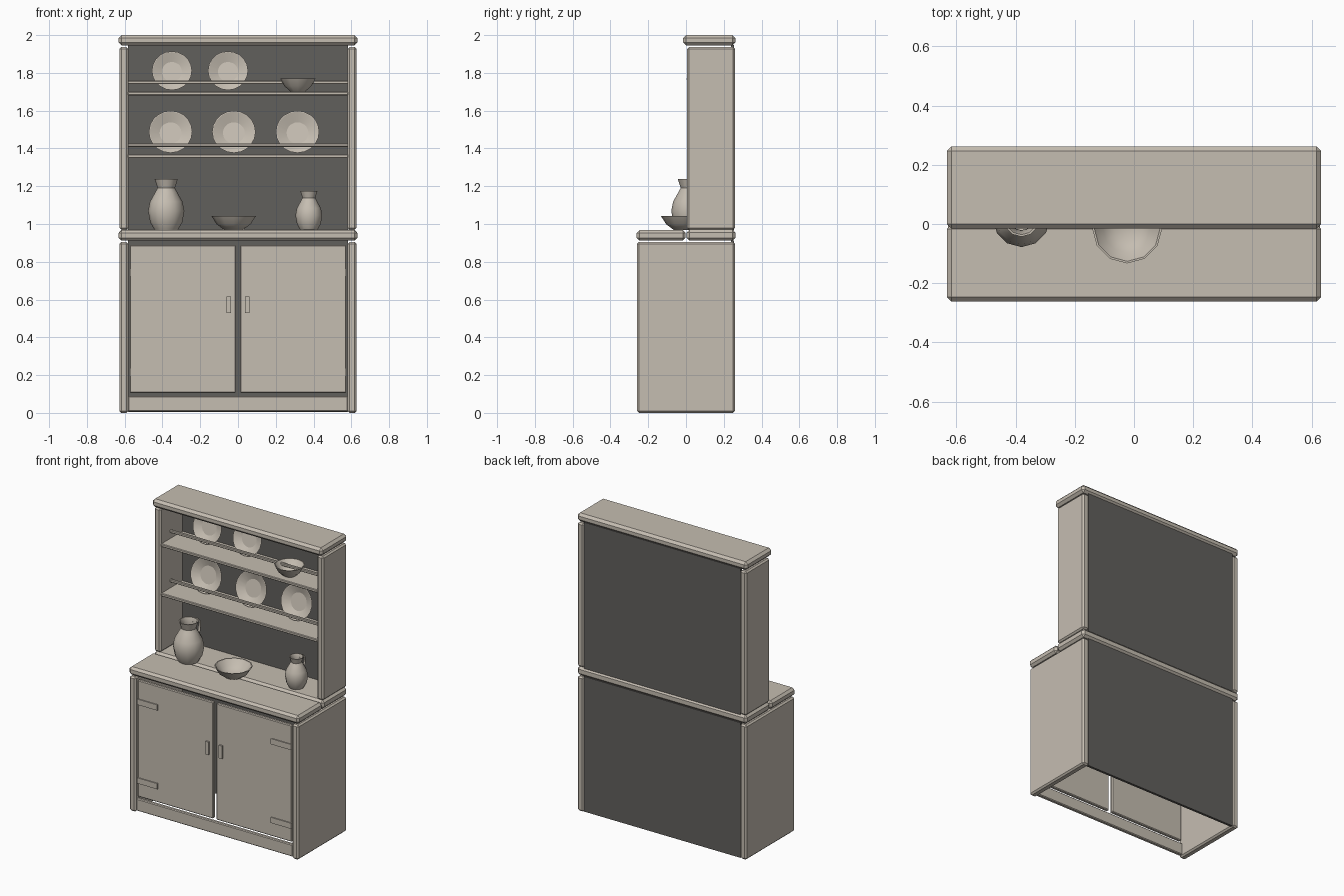
import bpy, bmesh, math
from mathutils import Vector

if "Cube" in bpy.data.objects:
    bpy.data.objects.remove(bpy.data.objects["Cube"])


def material(name, rgb):
    m = bpy.data.materials.new(name)
    m.diffuse_color = (*rgb, 1)
    m.use_nodes = True
    m.node_tree.nodes["Principled BSDF"].inputs["Base Color"].default_value = m.diffuse_color
    return m


PALE = material("pale_wood", (0.56, 0.51, 0.44))
DARK = material("dark_backing", (0.12, 0.115, 0.107))


def finish(name, bm, mat):
    me = bpy.data.meshes.new(name)
    bmesh.ops.recalc_face_normals(bm, faces=bm.faces)
    bm.to_mesh(me)
    bm.free()
    me.materials.append(mat)
    ob = bpy.data.objects.new(name, me)
    bpy.context.collection.objects.link(ob)
    return ob


def box(name, x, y, z, bevel=0.0, mat=PALE):
    """Box from (min, max) pairs with optional chamfered edges."""
    bm = bmesh.new()
    bmesh.ops.create_cube(bm, size=1)
    for v in bm.verts:
        v.co = Vector([(a + b) / 2 + c * (b - a) for (a, b), c in zip((x, y, z), v.co)])
    if bevel:
        bmesh.ops.bevel(bm, geom=bm.edges[:], offset=bevel, segments=1, affect='EDGES')
    return finish(name, bm, mat)


def lathe(name, profile, loc, sides=12, tilt=0.0, angle=40):
    """Spin an (r, z) profile round the z axis, smooth shaded."""
    bm = bmesh.new()
    vs = [bm.verts.new((r, 0, z)) for r, z in profile]
    es = [bm.edges.new(p) for p in zip(vs, vs[1:])]
    bmesh.ops.spin(bm, geom=vs + es, cent=(0, 0, 0), axis=(0, 0, 1),
                   angle=math.tau, steps=sides)
    bmesh.ops.remove_doubles(bm, verts=bm.verts, dist=0.0005)
    ob = finish(name, bm, PALE)
    ob.data.shade_smooth()
    ob.data.set_sharp_from_angle(angle=math.radians(angle))
    ob.location = loc
    ob.rotation_euler.x = tilt
    return ob


def mirrored(x, s):
    return tuple(sorted((x[0] * s, x[1] * s)))


# Side panels, doors, hinges and handles on both sides
for s, side in ((-1, "left"), (1, "right")):
    outer = mirrored((0.581, 0.628), s)
    box(f"base_side_{side}", outer, (-0.259, 0.259), (0, 0.905), 0.01)
    box(f"upper_side_{side}", outer, (0.006, 0.259), (0.97, 1.937), 0.01)
    box(f"door_{side}", mirrored((0.012, 0.573), s), (-0.248, -0.224), (0.105, 0.888), 0.005)
    box(f"handle_{side}", mirrored((0.038, 0.062), s), (-0.259, -0.245), (0.53, 0.617))
    for z, level in ((0.215, "lower"), (0.744, "upper")):
        box(f"hinge_{level}_{side}", mirrored((0.422, 0.573), s),
            (-0.255, -0.246), (z - 0.019, z + 0.019))

# Plinth, worktop and cornice
box("plinth", (-0.581, 0.581), (-0.25, -0.225), (0.008, 0.09), 0.005)
box("worktop_front", (-0.632, 0.632), (-0.262, -0.002), (0.912, 0.967), 0.015)
box("worktop_rear", (-0.63, 0.63), (0.003, 0.262), (0.912, 0.97), 0.015)
box("cornice", (-0.632, 0.632), (-0.016, 0.262), (1.945, 2.0), 0.016)

# Dark back panels
box("base_back", (-0.582, 0.582), (0.238, 0.254), (0.004, 0.912), mat=DARK)
box("upper_back", (-0.582, 0.582), (0.238, 0.254), (0.965, 1.948), mat=DARK)

# Shelves with plate rails
for z, level in ((1.36, "lower"), (1.692, "upper")):
    box(f"shelf_{level}", (-0.583, 0.583), (0.012, 0.24), (z - 0.011, z + 0.009), 0.004)
    box(f"plate_rail_{level}", (-0.583, 0.583), (0.105, 0.122), (z + 0.048, z + 0.067), 0.004)

# Plates leaning against the back
def plate(i, x, z, r):
    k = r / 0.115
    prof = [(0, -0.008), (0.055, -0.008), (0.112, 0.02), (0.115, 0.025),
            (0.110, 0.025), (0.058, 0.0), (0, 0.0)]
    lathe(f"plate_{i}", [(a * k, b * k) for a, b in prof], (x, 0.195, z),
          sides=20, tilt=math.radians(76), angle=20)


for i, (x, z, r) in enumerate(((-0.357, 1.482, 0.115), (-0.022, 1.482, 0.115),
                               (0.315, 1.482, 0.115), (-0.35, 1.806, 0.106),
                               (-0.053, 1.806, 0.106))):
    plate(i + 1, x, z, r)

# Bowls
BOWL = [(0, 0), (0.05, 0), (0.09, 0.03), (0.118, 0.073), (0.111, 0.073),
        (0.082, 0.036), (0.045, 0.012), (0, 0.012)]
lathe("bowl_large", BOWL, (-0.023, -0.015, 0.969))
lathe("bowl_small", [(r * 0.8, z * 0.95) for r, z in BOWL], (0.317, 0.095, 1.702))

# Jugs with a handle at the back
JUG = [(0, 0), (0.062, 0), (0.085, 0.04), (0.096, 0.1), (0.086, 0.15), (0.058, 0.2),
       (0.046, 0.222), (0.061, 0.268), (0.054, 0.268), (0.039, 0.222), (0.05, 0.195),
       (0.075, 0.15), (0.075, 0.05), (0, 0.015)]


def jug(name, loc, kr, kz):
    lathe(name, [(r * kr, z * kz) for r, z in JUG], loc)
    cu = bpy.data.curves.new(name + "_handle", 'CURVE')
    cu.dimensions = '3D'
    cu.bevel_depth = 0.009 * kr
    cu.bevel_resolution = 1
    cu.use_fill_caps = True
    pts = [(0.046, 0.235), (0.09, 0.245), (0.118, 0.215), (0.115, 0.165), (0.088, 0.125)]
    sp = cu.splines.new('POLY')
    sp.points.add(len(pts) - 1)
    for p, (y, z) in zip(sp.points, pts):
        p.co = (0, y * kr, z * kz, 1)
    cu.materials.append(PALE)
    ob = bpy.data.objects.new(name + "_handle", cu)
    ob.location = loc
    bpy.context.collection.objects.link(ob)


jug("jug_large", (-0.38, 0.018, 0.969), 1.0, 1.0)
jug("jug_small", (0.375, 0.085, 0.969), 0.74, 0.765)
